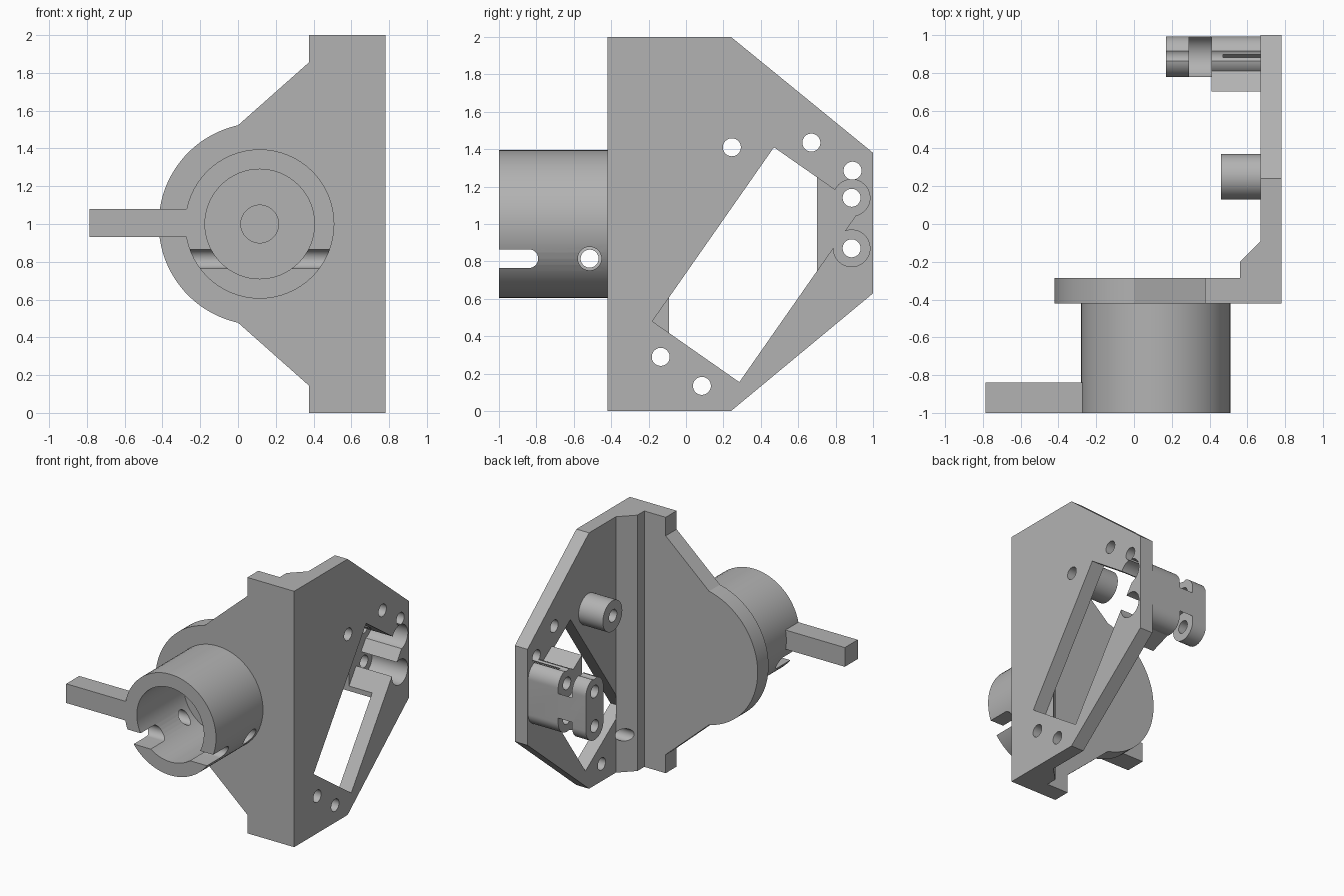
import bpy, bmesh, math
from mathutils import Vector

if "Cube" in bpy.data.objects:
    bpy.data.objects.remove(bpy.data.objects["Cube"], do_unlink=True)

grey = bpy.data.materials.new("plain grey")
grey.use_nodes = True
grey.diffuse_color = (0.45, 0.45, 0.45, 1)
grey.node_tree.nodes["Principled BSDF"].inputs["Base Color"].default_value = grey.diffuse_color

# A profile point (u, v) becomes a 3D point at distance d along the axis
PLACE = {
    "x": lambda u, v, d: Vector((d, u, v)),
    "y": lambda u, v, d: Vector((u, d, v)),
    "z": lambda u, v, d: Vector((u, v, d)),
}


def prism(name, axis, profile, start, end):
    bm = bmesh.new()
    place = PLACE[axis]
    base = bm.faces.new([bm.verts.new(place(u, v, start)) for u, v in profile])
    grown = bmesh.ops.extrude_face_region(bm, geom=[base])["geom"]
    moved = [g for g in grown if isinstance(g, bmesh.types.BMVert)]
    bmesh.ops.translate(bm, verts=moved, vec=place(0, 0, end - start))
    bmesh.ops.recalc_face_normals(bm, faces=bm.faces)
    mesh = bpy.data.meshes.new(name)
    bm.to_mesh(mesh)
    bm.free()
    mesh.materials.append(grey)
    obj = bpy.data.objects.new(name, mesh)
    bpy.context.collection.objects.link(obj)
    return obj


def arc(centre, radius, first=0, last=360, steps=64):
    count = steps if last - first == 360 else steps + 1
    angles = [math.radians(first + (last - first) * i / steps) for i in range(count)]
    return [(centre[0] + radius * math.cos(a), centre[1] + radius * math.sin(a)) for a in angles]


def rod(name, axis, centre, radius, start, end):
    return prism(name, axis, arc(centre, radius), start, end)


def box(name, axis, low, high, start, end):
    corners = [low, (high[0], low[1]), high, (low[0], high[1])]
    return prism(name, axis, corners, start, end)


def combine(obj, others, operation="DIFFERENCE"):
    for other in others:
        other.hide_render = True
        mod = obj.modifiers.new("combine", "BOOLEAN")
        mod.operation, mod.solver, mod.object = operation, "EXACT", other
    bpy.context.view_layer.update()
    graph = bpy.context.evaluated_depsgraph_get()
    result = bpy.data.meshes.new_from_object(obj.evaluated_get(graph))
    obj.modifiers.clear()
    obj.data = result
    for other in others:
        bpy.data.objects.remove(other, do_unlink=True)


# Shared positions
AXIS = (0.115, 1.0)
PINS = [(0.885, 1.14), (0.885, 0.87)]
HOLES = [(0.245, 1.41), (0.67, 1.435), (0.89, 1.285), (-0.135, 0.29), (0.085, 0.135)]
WINDOW = [(-0.18, 0.48), (0.285, 0.155), (0.935, 1.085), (0.47, 1.41)]


def screw_holes():
    return [rod("screw_cutter", "x", c, 0.048, 0, 0.9) for c in HOLES]


def pocket():
    cuts = [prism("window_cutter", "x", WINDOW, 0.47, 0.9)]
    return cuts + [rod("bore_cutter", "x", c, 0.098, 0.47, 0.9) for c in PINS]


# Side plate with slanted window and screw holes
outline = [(-0.42, 0), (0.24, 0), (1, 0.63), (1, 1.38), (0.24, 2), (-0.42, 2)]
side_plate = prism("side_plate", "x", outline, 0.67, 0.78)
combine(side_plate, screw_holes() + pocket())

# Chamfered rib in the corner between plate and flange
rib = prism("corner_rib", "z", [(0.56, -0.285), (0.67, -0.285), (0.67, -0.09), (0.56, -0.2)], 0, 2)
combine(rib, screw_holes())

# Flange with a rounded side and a shallow centre hole
round_side = arc(AXIS, 0.535, 102.4, 257.6, 48)
flange_outline = [(0.67, 0), (0.67, 2), (0.375, 2), (0.375, 1.855)] + round_side + [(0.375, 0.145), (0.375, 0)]
flange = prism("flange", "y", flange_outline, -0.42, -0.285)
combine(flange, [rod("centre_cutter", "y", AXIS, 0.1, -0.6, -0.35)])

# Socket tube with cross slot and cross hole
tube = rod("socket_tube", "y", AXIS, 0.395, -1, -0.42)
slot = [(-1.1, 0.765)] + arc((-0.84, 0.815), 0.05, -90, 90, 24) + [(-1.1, 0.865)]
combine(tube, [
    rod("tube_cutter", "y", AXIS, 0.29, -1.1, -0.3),
    prism("slot_cutter", "x", slot, -0.5, 0.7),
    rod("cross_cutter", "x", (-0.515, 0.815), 0.048, -0.5, 0.2),
    rod("wide_cutter", "x", (-0.515, 0.815), 0.063, 0.1, 0.7),
])

# Handle bar
box("handle", "y", (-0.785, 0.93), (-0.25, 1.08), -1, -0.84)

# Boss behind the upper screw hole
boss = rod("screw_boss", "x", (0.25, 1.41), 0.12, 0.46, 0.67)
combine(boss, screw_holes())

# Hinge lug: rounded bar merged with a hollow housing
lug = prism("hinge_lug", "x",
            arc(PINS[0], 0.108, 0, 180, 32) + arc(PINS[1], 0.108, 180, 360 - 0.001, 32), 0.17, 0.67)
housing = prism("housing", "x", [(0.7, 0.71), (0.87, 0.77), (0.87, 1.175), (0.7, 1.29)], 0.41, 0.67)
combine(lug, [housing], "UNION")
cuts = pocket() + screw_holes()
for pin in PINS:
    cuts.append(rod("pin_cutter", "x", pin, 0.048, 0, 0.9))
    cuts.append(rod("notch_cutter", "x", pin, 0.115, 0.29, 0.41))
combine(lug, cuts)

# Smooth the round surfaces, keep the edges sharp
bpy.ops.object.select_all(action="DESELECT")
for obj in (side_plate, rib, flange, tube, boss, lug):
    obj.select_set(True)
bpy.context.view_layer.objects.active = lug
bpy.ops.object.shade_smooth_by_angle(angle=math.radians(25))
